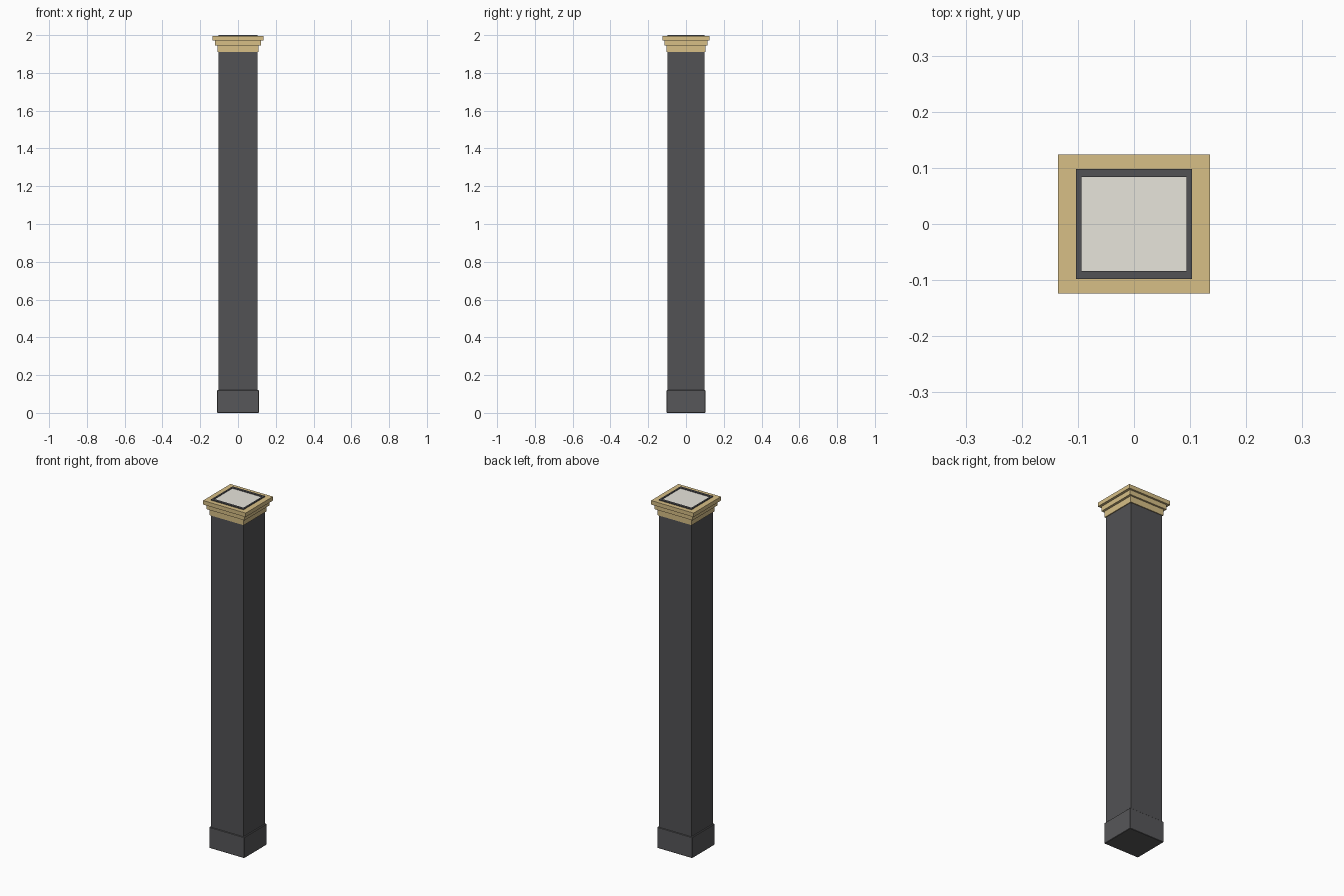
import bpy, bmesh

if "Cube" in bpy.data.objects:
    bpy.data.objects.remove(bpy.data.objects["Cube"])


def material(name, color):
    m = bpy.data.materials.new(name)
    m.diffuse_color = (*color, 1)
    m.use_nodes = True
    m.node_tree.nodes["Principled BSDF"].inputs["Base Color"].default_value = m.diffuse_color
    return m


dark = material("dark_stone", (0.085, 0.085, 0.09))
base_grey = material("base_grey", (0.095, 0.095, 0.10))
gold = material("gold_trim", (0.68, 0.52, 0.24))
cream = material("cream_top", (0.80, 0.78, 0.71))


def stack(name, rings, mat, bevel=0):
    """Loft rectangular rings (half x, half y, z) into a closed solid."""
    bm = bmesh.new()
    loops = [[bm.verts.new((sx * hx, sy * hy, z))
              for sx, sy in ((-1, -1), (1, -1), (1, 1), (-1, 1))]
             for hx, hy, z in rings]
    for a, b in zip(loops, loops[1:]):
        for i in range(4):
            j = (i + 1) % 4
            bm.faces.new((a[i], a[j], b[j], b[i]))
    bm.faces.new(loops[0][::-1])
    bm.faces.new(loops[-1])
    me = bpy.data.meshes.new(name)
    bm.to_mesh(me)
    bm.free()
    me.materials.append(mat)
    ob = bpy.data.objects.new(name, me)
    bpy.context.collection.objects.link(ob)
    if bevel:
        mod = ob.modifiers.new("soft_edges", 'BEVEL')
        mod.width = bevel
        mod.segments = 1
    return ob


# Plinth at the foot
stack("plinth", [(0.111, 0.102, 0), (0.111, 0.102, 0.12)], base_grey, 0.002)

# Shaft, with a shallow recess inside its top rim
stack("shaft", [(0.103, 0.098, 0.11), (0.103, 0.098, 2.0),
                (0.094, 0.084, 2.0), (0.094, 0.084, 1.993)], dark)

# Cream panel lying in the recess
stack("top_panel", [(0.094, 0.084, 1.990), (0.094, 0.084, 1.996)], cream)

# Three stepped gold mouldings of the capital
for label, hx, hy, z0, z1 in (("lower", 0.108, 0.103, 1.91, 1.945),
                              ("middle", 0.121, 0.113, 1.945, 1.972),
                              ("upper", 0.135, 0.124, 1.972, 1.995)):
    stack(label + "_moulding", [(hx, hy, z0), (hx, hy, z1)], gold)
